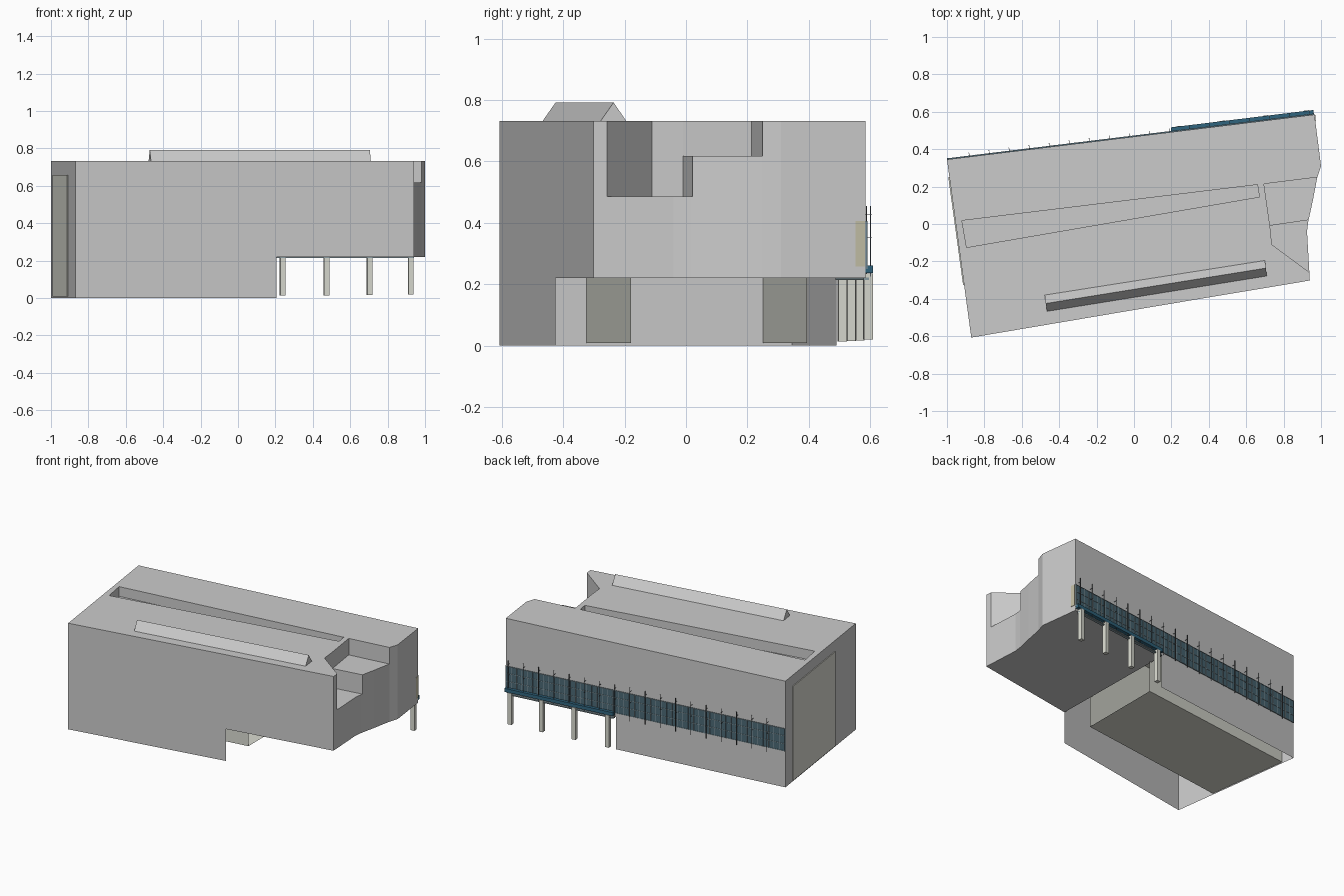
import bpy, bmesh
from mathutils import Vector

if "Cube" in bpy.data.objects:
    bpy.data.objects.remove(bpy.data.objects["Cube"])


def material(name, rgb):
    m = bpy.data.materials.new(name)
    m.diffuse_color = (*rgb, 1)
    m.use_nodes = True
    m.node_tree.nodes["Principled BSDF"].inputs["Base Color"].default_value = m.diffuse_color
    return m


STONE = material("pale_stone", (0.70, 0.71, 0.64))
GLASS = material("teal_glass", (0.07, 0.14, 0.18))
BLUE = material("blue_steel", (0.03, 0.13, 0.21))
FRAME = material("frame_grey", (0.25, 0.33, 0.36))
DARK = material("dark_steel", (0.12, 0.13, 0.14))
TAN = material("tan_panel", (0.55, 0.52, 0.38))


def add_object(name, bm, mat=None):
    me = bpy.data.meshes.new(name)
    bm.to_mesh(me)
    bm.free()
    ob = bpy.data.objects.new(name, me)
    bpy.context.collection.objects.link(ob)
    if mat:
        me.materials.append(mat)
    return ob


def add_prism(bm, pts, z0, z1, skip=(), bottoms=None):
    """Extrude a counter-clockwise plan; skip lists side edges left open."""
    lo = [bm.verts.new((x, y, z0)) for x, y in pts]
    hi = [bm.verts.new((x, y, z1)) for x, y in pts]
    n = len(pts)
    for i in range(n):
        if i not in skip:
            j = (i + 1) % n
            bm.faces.new((lo[i], lo[j], hi[j], hi[i]))
    bm.faces.new(hi)
    for loop in bottoms or [range(n)]:
        bm.faces.new([lo[i] for i in reversed(list(loop))])


def prism(name, pts, z0, z1, mat=None, **kw):
    bm = bmesh.new()
    add_prism(bm, pts, z0, z1, **kw)
    return add_object(name, bm, mat)


# Angled rear wall: helper plan strip between two x stations and two offsets
BL, BR = Vector((-1.0, 0.345)), Vector((0.965, 0.585))
U = (BR - BL).normalized()
N = Vector((-U.y, U.x))


def rear(x, off=0.0):
    p = BL + (BR - BL) * ((x - BL.x) / (BR.x - BL.x)) + N * off
    return p.x, p.y


def rear_strip(x0, x1, o0, o1):
    return [rear(x0, o0), rear(x1, o0), rear(x1, o1), rear(x0, o1)]


# Main upper body, with the underside split where the lower storey begins
FRONT_END, REAR_END = (0.205, -0.425), rear(0.19)
plan = [(-0.87, -0.607), FRONT_END, (0.94, -0.302), (0.925, -0.04), (0.932, 0.015),
        (0.955, 0.12), (0.98, 0.25), (1.0, 0.31), tuple(BR), REAR_END, tuple(BL)]
body = prism("main_body", plan, 0.22, 0.732, bottoms=[range(1, 10), (0, 1, 9, 10)])

# Roof slot and the stepped corner terraces
cutters = [
    prism("slot_cutter", [(-0.895, -0.125), (0.67, 0.145), (0.66, 0.21), (-0.92, 0.018)], 0.665, 0.8),
    prism("upper_terrace_cutter", [(0.727, -0.01), (1.1, 0.045), (1.1, 0.265), (0.695, 0.214)], 0.618, 0.8),
    prism("lower_terrace_cutter", [(0.737, -0.11), (1.1, -0.378), (1.1, 0.046), (0.727, -0.009)], 0.485, 0.8),
]
for c in cutters:
    mod = body.modifiers.new("cut", 'BOOLEAN')
    mod.operation, mod.solver, mod.object = 'DIFFERENCE', 'EXACT', c
bpy.context.view_layer.update()
cut = bpy.data.meshes.new_from_object(body.evaluated_get(bpy.context.evaluated_depsgraph_get()))
body.modifiers.clear()
bm = bmesh.new()
bm.from_mesh(cut)
hidden = [f for f in bm.faces if f.normal.z < -0.9 and f.calc_center_median().z < 0.23
          and f.calc_center_median().x < 0.0]
bmesh.ops.delete(bm, geom=hidden, context='FACES')
bm.to_mesh(body.data)
bm.free()
for c in cutters:
    bpy.data.objects.remove(c)

# Lower storey outer walls: thin sheets on three sides
bm = bmesh.new()
path = [REAR_END, tuple(BL), (-0.87, -0.607), FRONT_END]
lo = [bm.verts.new((x, y, 0.0)) for x, y in path]
hi = [bm.verts.new((x, y, 0.22)) for x, y in path]
for i in range(3):
    bm.faces.new((lo[i], lo[i + 1], hi[i + 1], hi[i]))
add_object("lower_walls", bm)

# Inner hall, open toward the right
prism("inner_hall", [(-0.914, -0.325), (0.205, -0.18), (0.205, 0.395), (-0.993, 0.25)],
      0.008, 0.658, STONE, skip=(1,))

# Triangular roof skylight
bm = bmesh.new()
ends = [[(-0.465, -0.467, 0.732), (-0.472, -0.425, 0.792), (-0.478, -0.38, 0.732)],
        [(0.71, -0.278, 0.732), (0.705, -0.236, 0.792), (0.70, -0.195, 0.732)]]
a, b = [[bm.verts.new(p) for p in e] for e in ends]
for i in range(3):
    j = (i + 1) % 3
    bm.faces.new((a[i], b[i], b[j], a[j]))
bm.faces.new(a)
bm.faces.new(b[::-1])
bmesh.ops.recalc_face_normals(bm, faces=bm.faces)
add_object("roof_skylight", bm)

# Ribbon window with mullions and rails
X0, X1 = -0.999, 0.964
prism("ribbon_window", rear_strip(X0, X1, -0.01, 0.004), 0.25, 0.405, GLASS)
bm = bmesh.new()
for i in range(53):
    x = X0 + 0.002 + (X1 - X0 - 0.004) * i / 52
    add_prism(bm, rear_strip(x - 0.0015, x + 0.0015, 0.003, 0.007), 0.25, 0.405)
for z in (0.25, 0.30, 0.355, 0.402):
    add_prism(bm, rear_strip(X0, X1, 0.003, 0.006), z, z + 0.003)
add_object("window_mullions", bm, FRAME)

# Tan panel where the window turns the corner
prism("corner_panel", [(0.966, 0.582), (0.9705, 0.552), (0.973, 0.552), (0.969, 0.584)],
      0.258, 0.405, TAN)

# Thin posts in front of the window, with brackets
bm = bmesh.new()
for i in range(18):
    x = -0.88 + i * 0.107
    add_prism(bm, rear_strip(x - 0.0015, x + 0.0015, 0.018, 0.021), 0.225, 0.455)
    for z in (0.35, 0.425):
        add_prism(bm, rear_strip(x - 0.001, x + 0.001, 0.0, 0.024), z, z + 0.002)
add_object("window_posts", bm, DARK)

# Blue canopy beam and soffit strip
prism("canopy_beam", rear_strip(0.2, 0.962, 0.0, 0.025), 0.236, 0.26, BLUE)
prism("soffit_strip", rear_strip(0.2, 0.94, -0.004, 0.015), 0.214, 0.221, FRAME)

# Square columns under the overhang
for i, x in enumerate((0.24, 0.475, 0.705, 0.925)):
    prism(f"column_{i + 1}", rear_strip(x - 0.014, x + 0.014, -0.001, 0.027),
          0.013 + 0.002 * i, 0.235, STONE)
